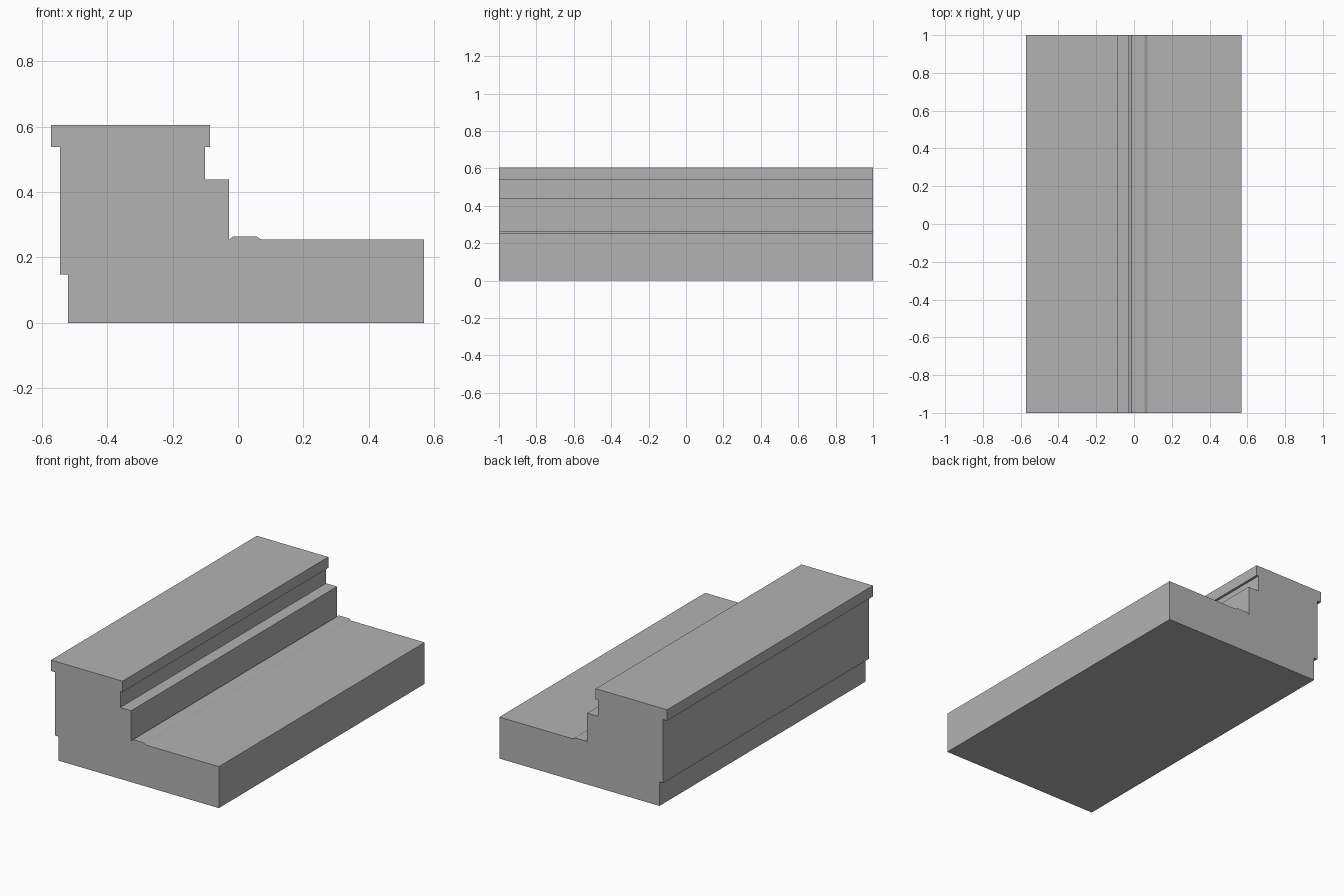
import bpy
import bmesh

default_cube = bpy.data.objects.get("Cube")
if default_cube:
    bpy.data.objects.remove(default_cube, do_unlink=True)

LENGTH = 2.0

# Plain grey material
grey = bpy.data.materials.new("stone_grey")
grey.use_nodes = True
colour = (0.45, 0.45, 0.45, 1.0)
grey.diffuse_color = colour
grey.node_tree.nodes["Principled BSDF"].inputs["Base Color"].default_value = colour


def extrude_profile(name, points, length, material):
    """Sweep an x-z outline along y, centred on the origin."""
    bm = bmesh.new()
    front = bm.faces.new([bm.verts.new((x, -length / 2, z)) for x, z in points])
    swept = bmesh.ops.extrude_face_region(bm, geom=[front], use_keep_orig=True)
    back = [v for v in swept["geom"] if isinstance(v, bmesh.types.BMVert)]
    bmesh.ops.translate(bm, verts=back, vec=(0, length, 0))
    bmesh.ops.recalc_face_normals(bm, faces=bm.faces)
    mesh = bpy.data.meshes.new(name)
    bm.to_mesh(mesh)
    bm.free()
    mesh.materials.append(material)
    obj = bpy.data.objects.new(name, mesh)
    bpy.context.collection.objects.link(obj)
    return obj


# Base slab, raised joint strip, stepped wall and overhanging cap in one section
section = [
    (-0.52, 0), (0.57, 0), (0.57, 0.255),                      # slab
    (0.072, 0.255), (0.055, 0.265), (-0.014, 0.265), (-0.027, 0.255),  # strip
    (-0.027, 0.439), (-0.101, 0.439), (-0.101, 0.538),         # wall steps
    (-0.086, 0.538), (-0.086, 0.605), (-0.572, 0.605), (-0.572, 0.538),  # cap
    (-0.545, 0.538), (-0.545, 0.148), (-0.52, 0.148),          # outer wall
]
extrude_profile("stepped_kerb_wall", section, LENGTH, grey)
